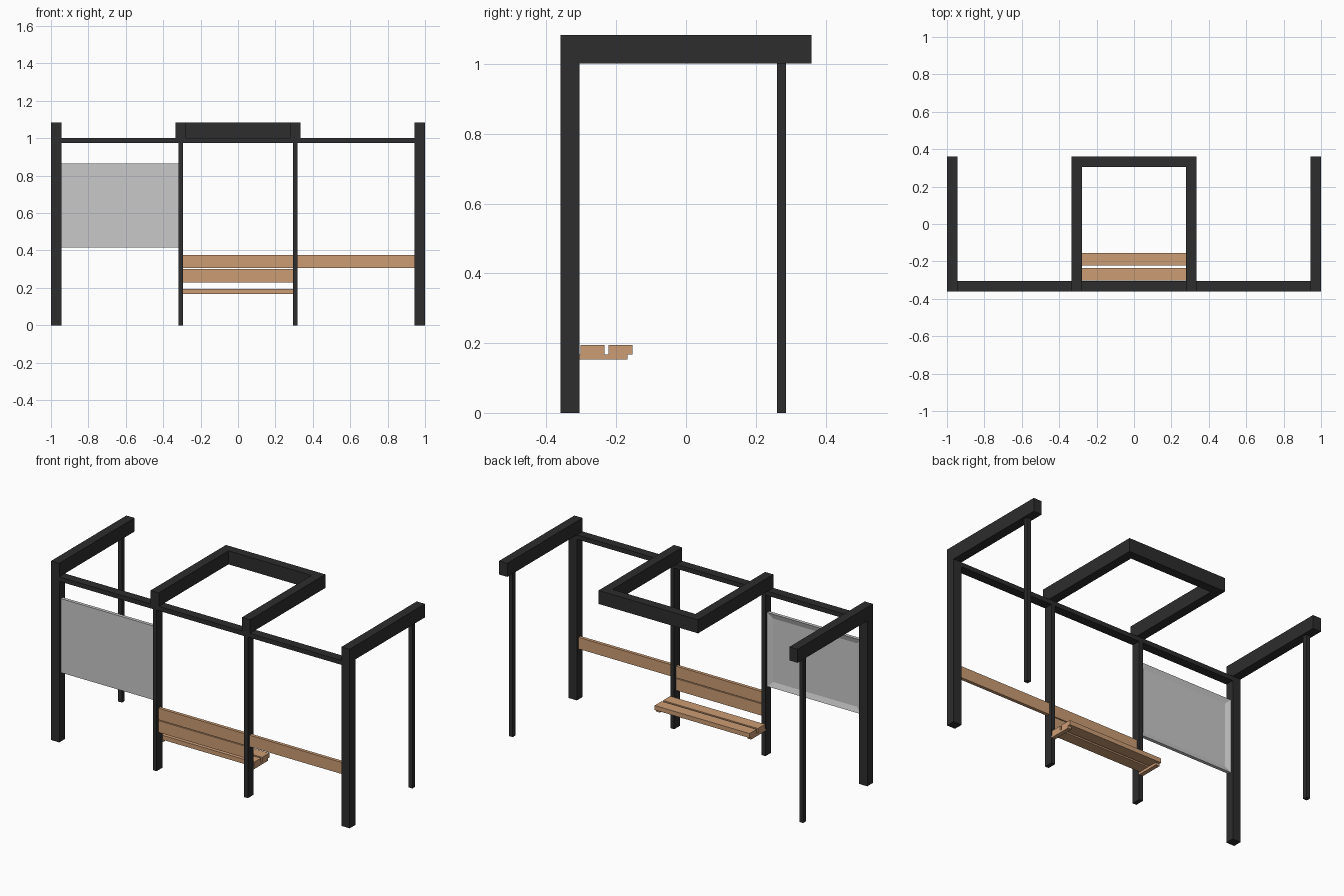
import bpy, bmesh

if "Cube" in bpy.data.objects:
    bpy.data.objects.remove(bpy.data.objects["Cube"])


def material(name, rgb):
    m = bpy.data.materials.new(name)
    m.diffuse_color = (*rgb, 1)
    m.use_nodes = True
    m.node_tree.nodes["Principled BSDF"].inputs["Base Color"].default_value = m.diffuse_color
    return m


DARK = material("dark metal", (0.026, 0.026, 0.027))
WOOD = material("warm wood", (0.60, 0.335, 0.175))
GREY = material("grey panel", (0.58, 0.58, 0.58))


def box(name, x, y, z, mat):
    """Box from (min, max) ranges; returns the object."""
    bm = bmesh.new()
    bmesh.ops.create_cube(bm, size=1)
    for v in bm.verts:
        for i, (lo, hi) in enumerate((x, y, z)):
            v.co[i] = hi if v.co[i] > 0 else lo
    me = bpy.data.meshes.new(name)
    bm.to_mesh(me)
    bm.free()
    me.materials.append(mat)
    ob = bpy.data.objects.new(name, me)
    bpy.context.collection.objects.link(ob)
    return ob


def pair(name, x, y, z, mat):
    """A box on the right and its mirror image on the left."""
    box(name + "_right", x, y, z, mat)
    box(name + "_left", (-x[1], -x[0]), y, z, mat)


FRONT = (-0.36, -0.306)   # depth of the front frame
TOP = (1.002, 1.084)      # height of the roof beams
POST = (0.293, 0.318)     # inner post, side to side
PLANK = (-0.343, -0.323)  # depth of the planks and panel

# End frames: thick front post, roof beam, thin rear post
pair("end_post", (0.945, 1.0), FRONT, (0, 1.002), DARK)
pair("end_beam", (0.945, 1.0), (-0.36, 0.36), TOP, DARK)
pair("rear_post", (0.96, 0.985), (0.261, 0.287), (0, 1.002), DARK)

# Inner posts and the long top rail
pair("inner_post", POST, FRONT, (0, 0.975), DARK)
box("top_rail", (-0.945, 0.945), FRONT, (0.975, 1.002), DARK)

# U-shaped roof frame over the bench
pair("roof_arm", (0.278, 0.333), (-0.36, 0.36), TOP, DARK)
box("roof_back_bar", (-0.278, 0.278), (0.306, 0.36), TOP, DARK)

# Backrest planks and the leaning rail
box("backrest_upper", (-0.293, 0.293), PLANK, (0.305, 0.375), WOOD)
box("backrest_lower", (-0.293, 0.293), PLANK, (0.229, 0.3), WOOD)
box("leaning_rail", (0.318, 0.945), PLANK, (0.305, 0.375), WOOD)

# Seat slats on two brackets behind the inner posts
for i, y in enumerate(((-0.302, -0.234), (-0.222, -0.154))):
    box(f"seat_slat_{i + 1}", (-0.318, 0.318), y, (0.168, 0.195), WOOD)
pair("seat_bracket", POST, (-0.308, -0.168), (0.153, 0.168), WOOD)

# Side panel, with a recessed field on the rear face
panel = box("side_panel", (-0.945, -0.318), PLANK, (0.416, 0.864), GREY)
bm = bmesh.new()
bm.from_mesh(panel.data)
bm.normal_update()
rear = [f for f in bm.faces if f.normal.y > 0.9]
bmesh.ops.inset_region(bm, faces=rear, thickness=0.045)
for v in rear[0].verts:
    v.co.y -= 0.01
bm.to_mesh(panel.data)
bm.free()
